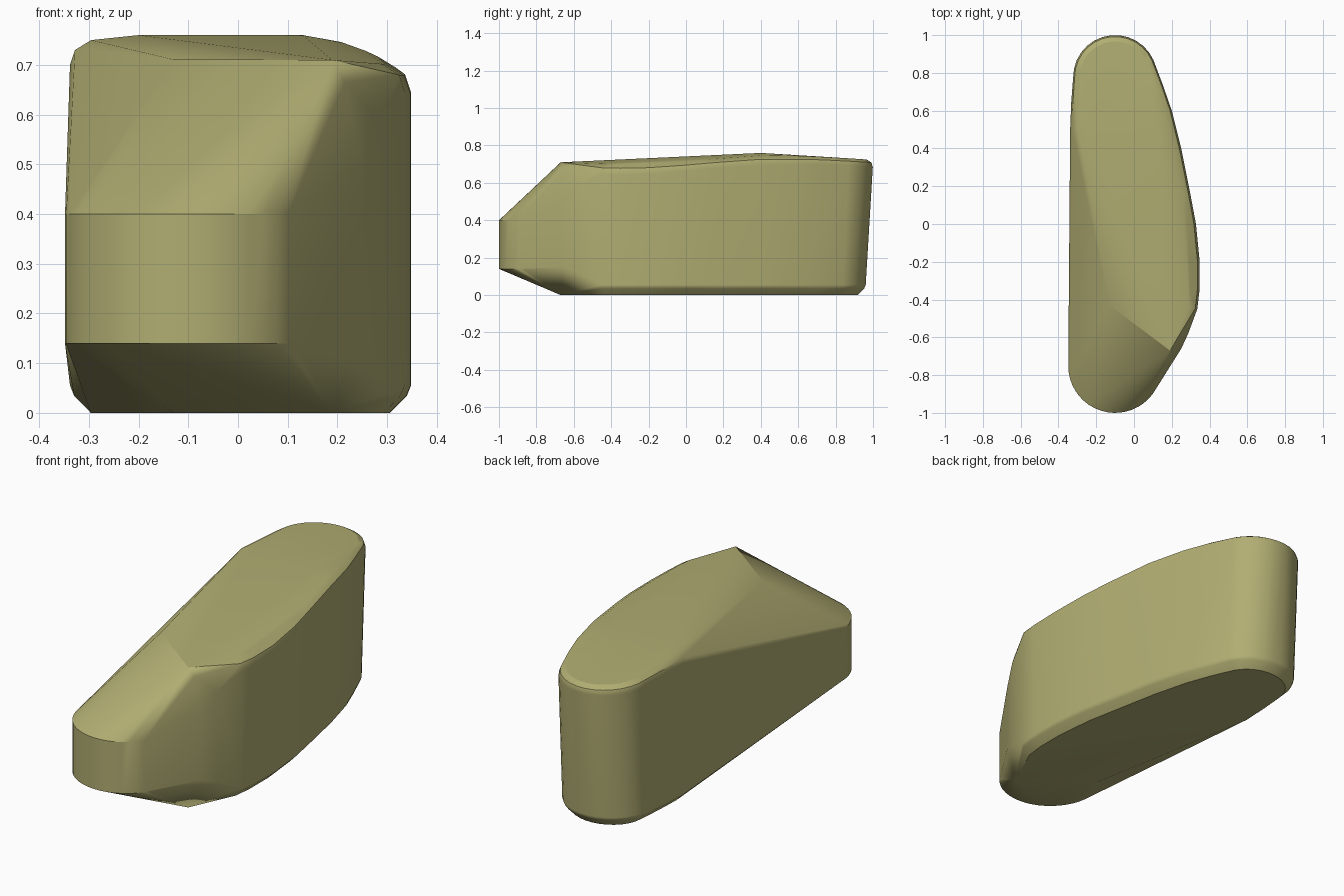
import bpy, bmesh, math

cube = bpy.data.objects.get("Cube")
if cube:
    bpy.data.objects.remove(cube, do_unlink=True)

# Rim of the body: x, y, top edge height, edge rounding depth
rim = [(.335, -.45, .702, .055), (.347, -.35, .702, .06), (.348, -.2, .705, .06),
       (.328, 0, .717, .055), (.30, .15, .728, .05), (.25, .4, .746, .05),
       (.20, .6, .744, .045), (.155, .73, .739, .04)]
for i in range(15):                                   # rounded back end
    a = math.radians(12 + i * 12)
    rim.append((-.1 + .222 * math.cos(a), .778 + .222 * math.sin(a), .737 - .012 * math.sin(a), .04))
rim += [(-.332, .65, .742, .045), (-.338, .5, .75, .05)]


def inset(x, y, d):
    """Move a rim point inward, toward the long axis of the body."""
    dx, dy = -.1 - x, min(max(y, -.35), .778) - y
    n = math.hypot(dx, dy)
    return x + dx / n * d, y + dy / n * d


points = []
for x, y, top, r in rim:
    back = .038 * max(0, min(1, (y - .5) / .5))       # back wall leans outward
    for d, z in ((0, top - r), (r * .2, top - r * .4), (r * .85, top)):
        points.append((*inset(x, y, d), z))
    for d, z in ((0, .055), (.008, .035), (.042, 0)):
        points.append((*inset(x, y - back, d), z))

# Crown ridge
points += [(-.2, .4, .76), (.13, .4, .76)]

# Blunt nose: a vertical rounded band
for i in range(20):
    a = math.radians(180 + i * 8)
    for z in (.14, .40):
        points.append((-.1 + .248 * math.cos(a), -.752 + .248 * math.sin(a), z))

# Corners where the nose slopes meet the top and the bottom
points += [(.19, -.67, .71), (-.13, -.43, .711), (.215, -.655, .665),
           (.19, -.67, 0), (-.13, -.43, 0)]

# Swollen cheek beside the nose
points += [(.25, -.66, .15), (.25, -.66, .50), (.287, -.58, .12), (.287, -.58, .58)]

bm = bmesh.new()
for p in points:
    bm.verts.new(p)
res = bmesh.ops.convex_hull(bm, input=bm.verts[:])
junk = {g for g in res["geom_interior"] + res["geom_unused"] if isinstance(g, bmesh.types.BMVert)}
bmesh.ops.delete(bm, geom=list(junk), context='VERTS')
bmesh.ops.dissolve_limit(bm, angle_limit=math.radians(.6), verts=bm.verts[:], edges=bm.edges[:])
bmesh.ops.recalc_face_normals(bm, faces=bm.faces[:])
mesh = bpy.data.meshes.new("body")
bm.to_mesh(mesh)
bm.free()
body = bpy.data.objects.new("body", mesh)
bpy.context.collection.objects.link(body)

# Olive paint
mat = bpy.data.materials.new("olive")
mat.use_nodes = True
col = (.44, .42, .17, 1)
mat.diffuse_color = col
bsdf = mat.node_tree.nodes["Principled BSDF"]
bsdf.inputs["Base Color"].default_value = col
bsdf.inputs["Roughness"].default_value = .8
mesh.materials.append(mat)

# Smooth shading with crisp creases
bpy.ops.object.select_all(action='DESELECT')
body.select_set(True)
bpy.context.view_layer.objects.active = body
bpy.ops.object.shade_smooth_by_angle(angle=math.radians(24))
weighted = body.modifiers.new("weighted_normals", 'WEIGHTED_NORMAL')
weighted.keep_sharp = True
